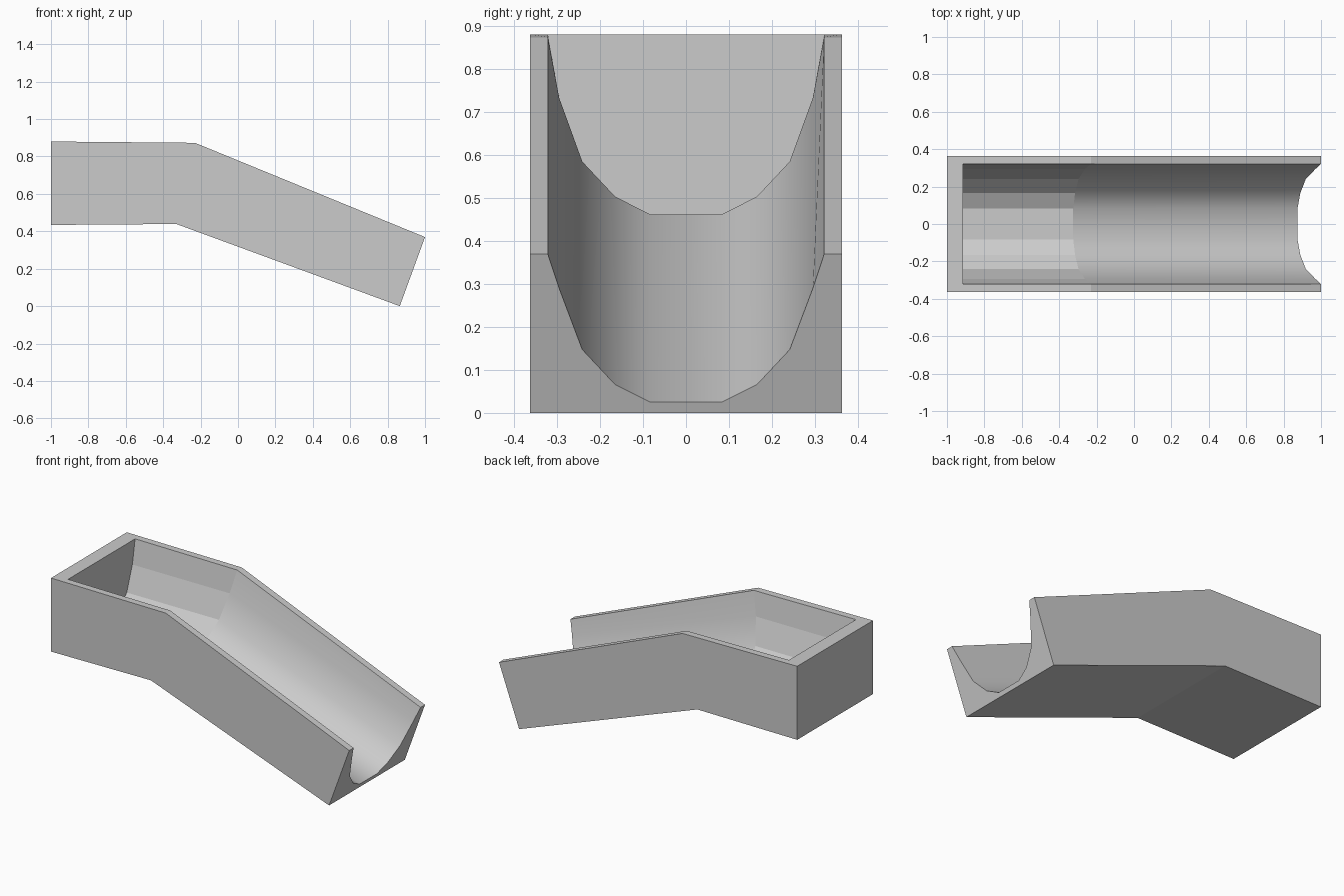
import bpy, bmesh

if "Cube" in bpy.data.objects:
    bpy.data.objects.remove(bpy.data.objects["Cube"])

HALF_W = 0.363
# side outline: (x, z) for bottom and top at back, bend and front end
BOTTOM = [(-1.0, 0.434), (-0.33, 0.439), (0.865, 0.0)]
TOP = [(-1.0, 0.88), (-0.23, 0.873), (1.0, 0.369)]
CHANNEL_BACK = -0.915
# half channel section: (y, z in level part, z at the front end)
SECTION = [(0.321, 0.876, 0.369), (0.295, 0.733, 0.29), (0.241, 0.584, 0.147),
           (0.165, 0.503, 0.066), (0.083, 0.461, 0.025)]

bm = bmesh.new()


def mirrored(half):
    return half + [(-p[0],) + p[1:] for p in reversed(half)]


def on_plane(i, z):
    # x on the slanted section plane of station i at height z
    (xb, zb), (xt, zt) = BOTTOM[i], TOP[i]
    return xb + (xt - xb) * (z - zb) / (zt - zb)


# outer shell corners
low = {s: [bm.verts.new((x, s * HALF_W, z)) for x, z in BOTTOM] for s in (1, -1)}
high = {s: [bm.verts.new((x, s * HALF_W, z)) for x, z in TOP] for s in (1, -1)}

# channel rings at the back wall, the bend and the open end
rings = [[], [], []]
for k, (y, z_level, z_end) in enumerate(mirrored(SECTION)):
    lip = k in (0, 2 * len(SECTION) - 1)
    z_bend = TOP[1][1] if lip else z_level
    z_back = 0.879 if lip else z_level
    rings[0].append(bm.verts.new((CHANNEL_BACK, y, z_back)))
    rings[1].append(bm.verts.new((on_plane(1, z_bend), y, z_bend)))
    rings[2].append(bm.verts.new((on_plane(2, z_end), y, z_end)))

# sides and rims
for s, k in ((1, 0), (-1, -1)):
    bm.faces.new(low[s] + high[s][::-1])
    for i in range(2):
        bm.faces.new((high[s][i], high[s][i + 1], rings[i + 1][k], rings[i][k]))
bm.faces.new((high[1][0], rings[0][0], rings[0][-1], high[-1][0]))

# underside, back, inner back wall and front end
for i in range(2):
    bm.faces.new((low[1][i], low[1][i + 1], low[-1][i + 1], low[-1][i]))
bm.faces.new((low[1][0], high[1][0], high[-1][0], low[-1][0]))
bm.faces.new(rings[0])
bm.faces.new([low[1][2], high[1][2]] + rings[2] + [high[-1][2], low[-1][2]])

# channel: faceted level part, smooth sloping part
for i in range(2):
    for k in range(len(rings[0]) - 1):
        f = bm.faces.new((rings[i][k], rings[i][k + 1], rings[i + 1][k + 1], rings[i + 1][k]))
        f.smooth = i == 1

bmesh.ops.recalc_face_normals(bm, faces=bm.faces)
mesh = bpy.data.meshes.new("chute")
bm.to_mesh(mesh)
bm.free()
bpy.context.collection.objects.link(bpy.data.objects.new("chute", mesh))
